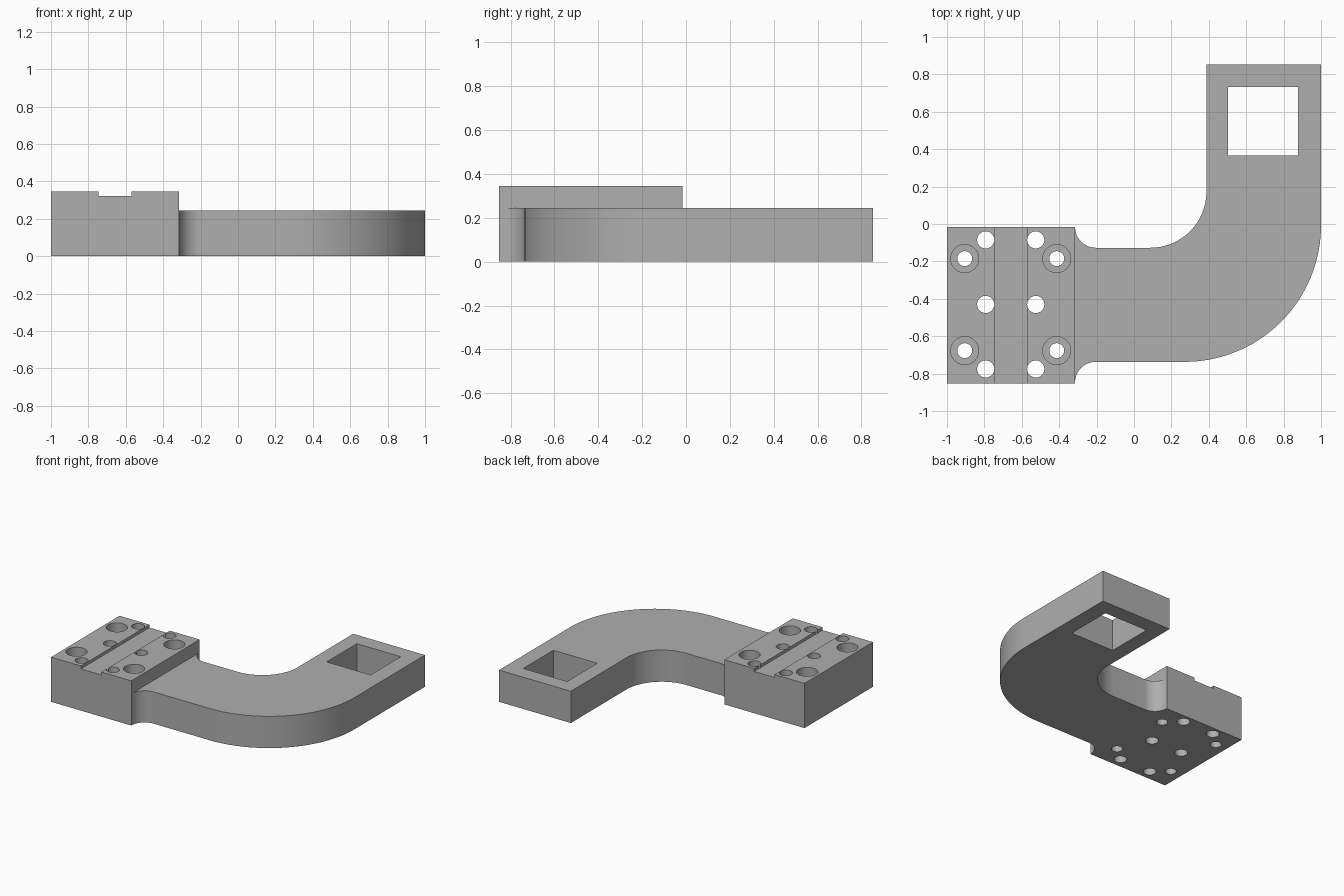
import bpy, bmesh
from math import cos, sin, pi, radians
from mathutils import Matrix

cube = bpy.data.objects.get("Cube")
if cube:
    bpy.data.objects.remove(cube, do_unlink=True)

grey = bpy.data.materials.new("matte grey")
grey.use_nodes = True
colour = (0.43, 0.43, 0.43, 1)
grey.diffuse_color = colour
grey.node_tree.nodes["Principled BSDF"].inputs["Base Color"].default_value = colour


def arc(cx, cy, r, start, end, steps=24):
    angles = [radians(start + (end - start) * i / steps) for i in range(steps + 1)]
    return [(cx + r * cos(a), cy + r * sin(a)) for a in angles]


def prism(name, outline, low, high, along="z"):
    """Extrude a closed outline along z, or an (x, z) outline along y."""
    bm = bmesh.new()
    place = (lambda p: (p[0], p[1], low)) if along == "z" else (lambda p: (p[0], low, p[1]))
    face = bm.faces.new([bm.verts.new(place(p)) for p in outline])
    moved = bmesh.ops.extrude_face_region(bm, geom=[face])["geom"]
    shift = (0, 0, high - low) if along == "z" else (0, high - low, 0)
    bmesh.ops.translate(bm, vec=shift, verts=[v for v in moved if isinstance(v, bmesh.types.BMVert)])
    bmesh.ops.recalc_face_normals(bm, faces=bm.faces)
    mesh = bpy.data.meshes.new(name)
    bm.to_mesh(mesh)
    bm.free()
    mesh.materials.append(grey)
    obj = bpy.data.objects.new(name, mesh)
    bpy.context.collection.objects.link(obj)
    return obj


def combine(target, tool, operation):
    """Apply a boolean and discard the tool."""
    tool.hide_render = True
    mod = target.modifiers.new(operation.lower(), "BOOLEAN")
    mod.object, mod.operation, mod.solver = tool, operation, "EXACT"
    bpy.context.view_layer.objects.active = target
    bpy.ops.object.modifier_apply(modifier=mod.name)
    bpy.data.objects.remove(tool, do_unlink=True)


def drill(target, x, y, r, low, high):
    combine(target, prism("hole_cutter", arc(x, y, r, 0, 345, 23), low, high), "DIFFERENCE")


# Mounting block with a shallow channel along its top
left, right, front, back, top = -1, -0.315, -0.852, -0.017, 0.345
chan_l, chan_r, chan_z = -0.745, -0.57, 0.322
bracket = prism("mounting_bracket", [
    (left, 0), (right, 0), (right, top), (chan_r, top), (chan_r, chan_z),
    (chan_l, chan_z), (chan_l, top), (left, top)], front, back, "y")

# Curved arm, flaring into the block with two small fillets
arm_front, arm_back, fillet = -0.737, -0.127, 0.11
inner_x, outer_x, end_y = 0.387, 1, 0.852
inner_r, outer_r = 0.3, 0.73
outline = arc(right + fillet, arm_front - fillet, fillet, 180, 90, 12)
outline += arc(outer_x - outer_r, arm_front + outer_r, outer_r, -90, 0, 36)
outline += [(outer_x, end_y), (inner_x, end_y)]
outline += arc(inner_x - inner_r, arm_back + inner_r, inner_r, 0, -90)
outline += arc(right + fillet, arm_back + fillet, fillet, 270, 180, 12)
arm = prism("curved_arm", outline, 0, 0.245)
combine(bracket, arm, "UNION")

# Square window at the arm's end
window = prism("window_cutter", [(0.502, 0.365), (0.877, 0.365), (0.877, 0.733), (0.502, 0.733)], -0.1, 0.5)
combine(bracket, window, "DIFFERENCE")

# Six plain through holes
for x in (-0.793, -0.525):
    for y in (-0.085, -0.43, -0.775):
        drill(bracket, x, y, 0.046, -0.1, 0.5)

# Four counterbored screw holes
for x in (-0.905, -0.413):
    for y in (-0.185, -0.677):
        drill(bracket, x, y, 0.04, -0.1, 0.5)
        drill(bracket, x, y, 0.075, 0.2, 0.5)

bpy.ops.object.select_all(action="DESELECT")
bracket.select_set(True)
bpy.context.view_layer.objects.active = bracket
bpy.ops.object.shade_smooth_by_angle(angle=radians(30))
